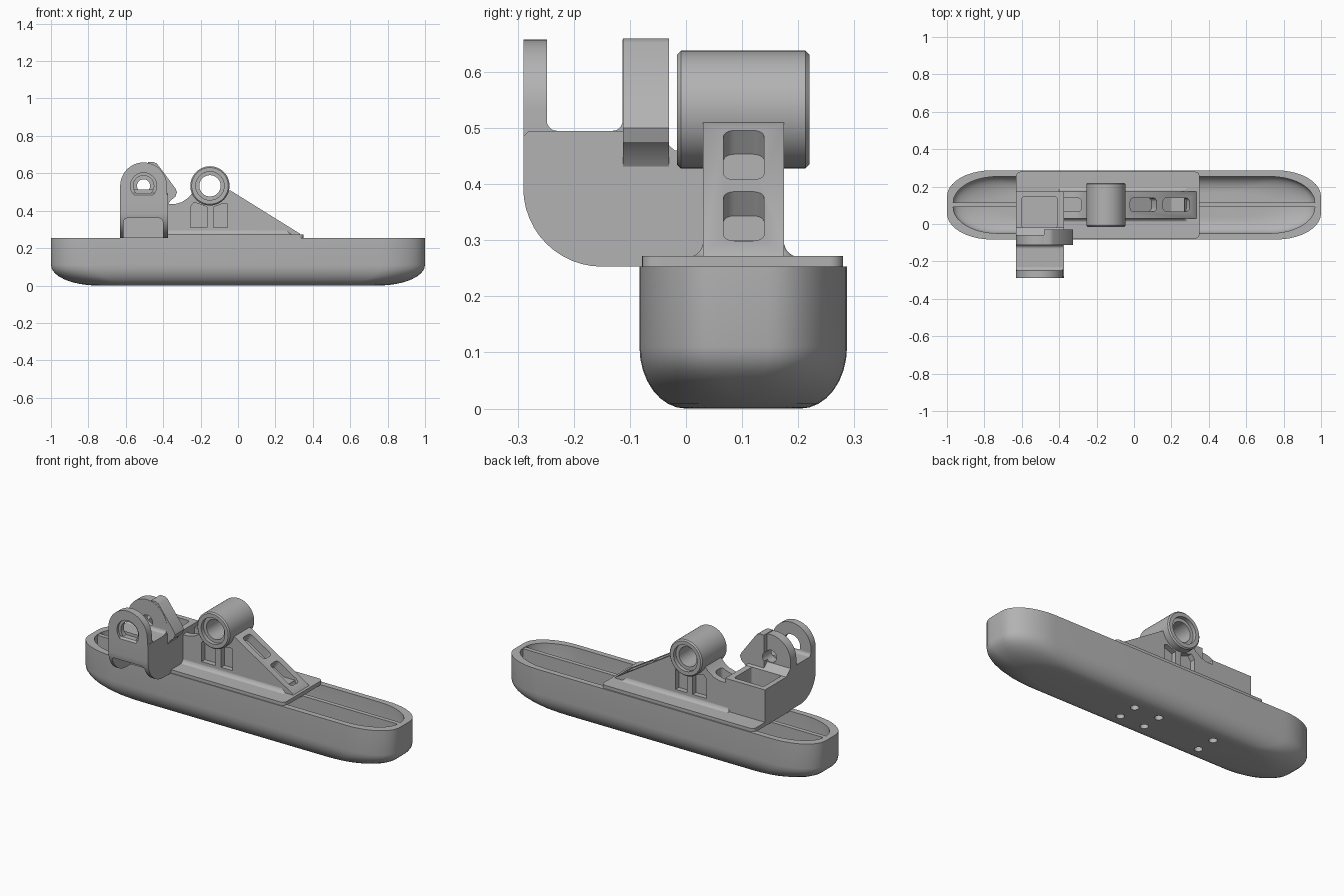
import bpy, bmesh
from math import sin, cos, pi, radians, atan
from mathutils import Matrix, Vector

cube = bpy.data.objects.get("Cube")
if cube:
    bpy.data.objects.remove(cube)

grey = bpy.data.materials.new("plain grey")
grey.use_nodes = True
grey.diffuse_color = (0.45, 0.45, 0.45, 1)
grey.node_tree.nodes["Principled BSDF"].inputs["Base Color"].default_value = (0.45, 0.45, 0.45, 1)


def loft(name, rings):
    """Skin a stack of equal-length closed rings and cap both ends."""
    bm = bmesh.new()
    loops = [[bm.verts.new(p) for p in ring] for ring in rings]
    n = len(loops[0])
    for low, high in zip(loops, loops[1:]):
        for i in range(n):
            j = (i + 1) % n
            bm.faces.new((low[i], low[j], high[j], high[i]))
    bm.faces.new(loops[0][::-1])
    bm.faces.new(loops[-1])
    bmesh.ops.recalc_face_normals(bm, faces=bm.faces)
    mesh = bpy.data.meshes.new(name)
    bm.to_mesh(mesh)
    bm.free()
    mesh.materials.append(grey)
    ob = bpy.data.objects.new(name, mesh)
    bpy.context.collection.objects.link(ob)
    return ob


def prism(name, pts, axis, a, b):
    """Extrude a 2D outline along an axis from a to b."""
    place = {"x": lambda p, t: (t, p[0], p[1]),
             "y": lambda p, t: (p[0], t, p[1]),
             "z": lambda p, t: (p[0], p[1], t)}[axis]
    return loft(name, [[place(p, t) for p in pts] for t in (a, b)])


def arc(cx, cy, rx, ry, start, end, n):
    return [(cx + rx * cos(radians(start + (end - start) * i / n)),
             cy + ry * sin(radians(start + (end - start) * i / n))) for i in range(n + 1)]


def rounded(x0, x1, y0, y1, rx, ry=None, n=6):
    ry = ry or rx
    return (arc(x1 - rx, y1 - ry, rx, ry, 0, 90, n) + arc(x0 + rx, y1 - ry, rx, ry, 90, 180, n)
            + arc(x0 + rx, y0 + ry, rx, ry, 180, 270, n) + arc(x1 - rx, y0 + ry, rx, ry, 270, 360, n))


def disc(cx, cy, r, n=40):
    return arc(cx, cy, r, r, 0, 360, n)[:-1]


def cut(targets, cutter):
    """Subtract the cutter from each target, then discard it."""
    cutter.hide_render = True
    bpy.context.view_layer.update()
    for ob in targets:
        mod = ob.modifiers.new("cut", "BOOLEAN")
        mod.operation = "DIFFERENCE"
        mod.solver = "EXACT"
        mod.object = cutter
        bpy.context.view_layer.objects.active = ob
        bpy.ops.object.modifier_apply(modifier=mod.name)
    bpy.data.objects.remove(cutter)


# Long boat-shaped hull, hollow from above
def hull_ring(z, ix, iy):
    return [(x, y, z) for x, y in rounded(-1 + ix, 1 - ix, -0.083 + iy, 0.287 - iy,
                                          0.24, min(0.14, 0.18 - iy), 10)]


def hull_shape(name, wall, bottom, top):
    rings = []
    for i in range(9):
        t = pi / 2 * (1 - i / 8)
        rings.append(hull_ring(bottom + (0.11 - bottom) * (1 - sin(t)),
                               wall + 0.25 * (1 - cos(t)), wall + 0.083 * (1 - cos(t))))
    return loft(name, rings + [hull_ring(top, wall, wall)])


hull = hull_shape("hull", 0, 0, 0.253)
cut([hull], hull_shape("hull_cavity", 0.033, 0.045, 0.3))
for x in (0.13, -0.03, -0.39):
    for y in (0.045, 0.16):
        cut([hull], prism("screw_hole", disc(x, y, 0.022, 20), "z", -0.05, 0.1))
center_rib = prism("center_rib", [(-0.97, 0.25), (-0.97, 0.12), (-0.75, 0.03),
                                  (0.75, 0.03), (0.97, 0.12), (0.97, 0.25)], "y", 0.09, 0.115)

# Mounting plate on the hull
mounting_plate = prism("mounting_plate", rounded(-0.63, 0.35, -0.078, 0.28, 0.025), "z", 0.249, 0.272)

# Sloped arm with flared foot
slope = [(0.34, 0.26), (0.33, 0.278), (-0.04, 0.508), (-0.15, 0.53), (-0.24, 0.5),
         (-0.265, 0.47), (-0.3, 0.446), (-0.34, 0.435), (-0.4, 0.435), (-0.4, 0.26)]
sloped_arm = prism("sloped_arm", slope, "y", 0.03, 0.175)
foot_rings = []
for i in range(6):
    t = pi / 2 * i / 5
    out = 0.028 * (1 - sin(t)) - 0.001
    foot_rings.append([(x, y, 0.27 + 0.03 * (1 - cos(t)))
                       for x, y in rounded(-0.4, 0.27 + out, 0.03 - out, 0.175 + out, 0.01)])
arm_foot = loft("arm_foot", foot_rings)

# Pivot tube across the arm, with chamfered ends
BX, BZ = -0.15, 0.533
pivot_tube = loft("pivot_tube", [[(x, y, z) for x, z in disc(BX, BZ, r, 48)] for y, r in
                                 ((-0.016, 0.098), (-0.009, 0.105), (0.213, 0.105), (0.22, 0.098))])
cut([pivot_tube, sloped_arm], prism("bore", disc(BX, BZ, 0.057), "y", -0.1, 0.3))
for a, b in ((-0.1, 0.006), (0.198, 0.3)):
    cut([pivot_tube], prism("counterbore", disc(BX, BZ, 0.076), "y", a, b))

# Pockets in the arm: both sides, the slope and the saddle
for a, b in ((0, 0.06), (0.145, 0.2)):
    for outline in ([(-0.255, 0.31), (-0.165, 0.31), (-0.165, 0.42), (-0.19, 0.43), (-0.235, 0.445), (-0.255, 0.42)],
                    [(-0.13, 0.31), (-0.055, 0.31), (-0.055, 0.435), (-0.075, 0.44), (-0.13, 0.42)]):
        cut([sloped_arm], prism("side_pocket", outline, "y", a, b))
tilt = Matrix.Rotation(atan(0.627), 4, "Y")
for x in (0.05, 0.225):
    pocket = prism("slope_pocket", rounded(-0.083, 0.083, -0.036, 0.036, 0.02), "z", -0.05, 0.1)
    pocket.matrix_world = Matrix.Translation(Vector((x, 0.103, 0.483 - 0.627 * x))) @ tilt
    cut([sloped_arm], pocket)
cut([sloped_arm], prism("saddle_pocket", rounded(-0.39, -0.28, 0.067, 0.139, 0.02), "z", 0.34, 0.6))

# Bracket block that overhangs the front of the hull
side = ([(0.175, 0.26), (0.175, 0.46), (-0.02, 0.46), (-0.06, 0.495)]
        + [(-0.28, 0.495), (-0.29, 0.485)] + arc(-0.15, 0.393, 0.14, 0.14, 180, 270, 12)
        + [(-0.09, 0.253)])
bracket_block = prism("bracket_block", side, "x", -0.63, -0.375)
cut([bracket_block], prism("top_pocket", rounded(-0.6, -0.41, -0.02, 0.145, 0.015), "z", 0.33, 0.6))
cut([bracket_block], prism("lower_relief", rounded(-0.612, -0.402, 0.1, 0.36, 0.02), "y", -0.4, -0.11))

# Two upright lugs and a stop lobe
CX, CZ = -0.505, 0.533
lug = arc(CX, CZ, 0.125, 0.125, 0, 180, 24) + [(-0.63, 0.47), (-0.38, 0.47)]
front_lug = prism("front_lug", lug, "y", -0.29, -0.248)
rear_lug = prism("rear_lug", lug, "y", -0.113, -0.06)
lobe = [(-0.48, 0.66), (-0.45, 0.66), (-0.433, 0.652), (-0.335, 0.52), (-0.326, 0.5),
        (-0.335, 0.475), (-0.36, 0.455), (-0.376, 0.43), (-0.48, 0.43)]
stop_lobe = prism("stop_lobe", lobe, "y", -0.112, -0.03)
cut([rear_lug, stop_lobe], prism("pin_hole", disc(CX, CZ, 0.035, 28), "y", -0.2, 0.02))
cut([front_lug], prism("lug_hole", disc(CX, CZ, 0.055), "y", -0.35, -0.2))
cut([front_lug], prism("lug_counterbore", disc(CX, CZ, 0.07), "y", -0.35, -0.275))

# Small fillets where the lugs meet the saddle
for y, s in ((-0.248, 1), (-0.113, -1)):
    corner = [(y, 0.49)] + [(y + s * 0.018 * (1 - sin(radians(a))), 0.495 + 0.018 * (1 - cos(radians(a))))
                            for a in range(0, 91, 18)]
    prism("saddle_fillet", corner, "x", -0.629, -0.381)

# Smooth curved surfaces, crisp edges
bpy.ops.object.select_all(action="DESELECT")
for ob in bpy.context.collection.objects:
    if ob.type == "MESH" and grey.name in ob.data.materials:
        ob.select_set(True)
        bpy.context.view_layer.objects.active = ob
bpy.ops.object.shade_smooth_by_angle(angle=radians(30))
